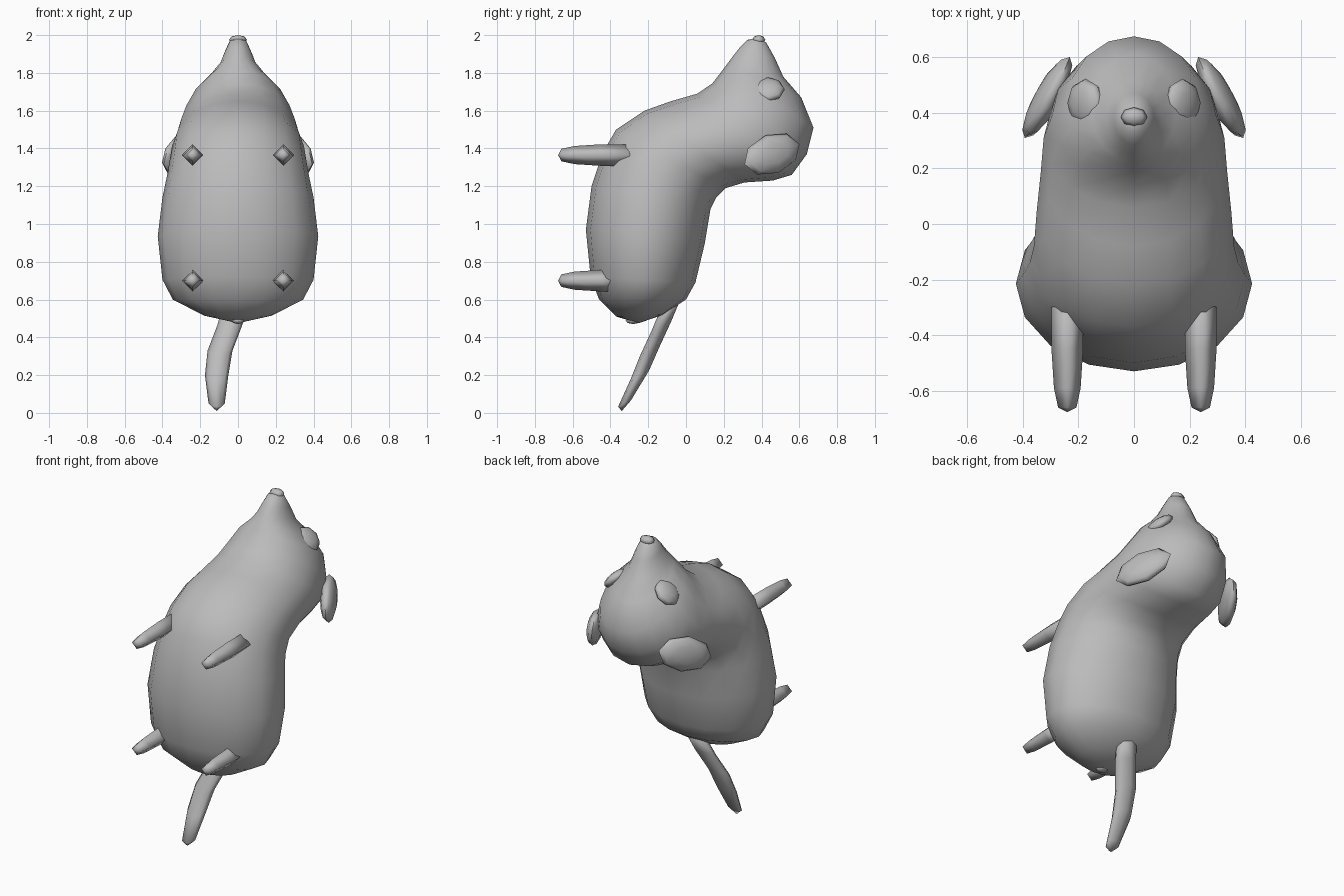
import bpy, bmesh, math
from mathutils import Vector, Matrix

if "Cube" in bpy.data.objects:
    bpy.data.objects.remove(bpy.data.objects["Cube"])

grey = bpy.data.materials.new("soft_grey")
grey.diffuse_color = (0.5, 0.5, 0.5, 1)
grey.use_nodes = True
grey.node_tree.nodes["Principled BSDF"].inputs["Base Color"].default_value = grey.diffuse_color


def finish(name, bm, angle=80):
    bmesh.ops.recalc_face_normals(bm, faces=bm.faces)
    me = bpy.data.meshes.new(name)
    bm.to_mesh(me)
    bm.free()
    me.materials.append(grey)
    ob = bpy.data.objects.new(name, me)
    bpy.context.collection.objects.link(ob)
    bpy.ops.object.select_all(action='DESELECT')
    ob.select_set(True)
    bpy.context.view_layer.objects.active = ob
    bpy.ops.object.shade_smooth_by_angle(angle=math.radians(angle))
    return ob


def loft(name, rings, start, end, angle=80):
    """Skin equal rings of points and close both ends on a pole."""
    bm = bmesh.new()
    loops = [[bm.verts.new(p) for p in r] for r in rings]
    n = len(loops[0])
    for a, b in zip(loops, loops[1:]):
        for i in range(n):
            j = (i + 1) % n
            bm.faces.new((a[i], a[j], b[j], b[i]))
    for ring, pole in ((loops[0], start), (loops[-1], end)):
        p = bm.verts.new(pole)
        for i in range(n):
            bm.faces.new((ring[i], ring[(i + 1) % n], p))
    return finish(name, bm, angle)


def ring(c, u, v, n):
    c, u, v = Vector(c), Vector(u), Vector(v)
    return [c + u * math.cos(2 * math.pi * i / n) + v * math.sin(2 * math.pi * i / n)
            for i in range(n)]


def ball(name, centre, radii, axis_x=(1, 0, 0), axis_y=(0, 1, 0), seg=8, rows=6):
    """Squashed ball; its pole points along the normal of the two axes."""
    x = Vector(axis_x).normalized()
    y = Vector(axis_y)
    y = (y - x * y.dot(x)).normalized()
    rot = Matrix((x, y, x.cross(y))).transposed().to_4x4()
    bm = bmesh.new()
    bmesh.ops.create_uvsphere(
        bm, u_segments=seg, v_segments=rows, radius=1,
        matrix=Matrix.Translation(centre) @ rot @ Matrix.Diagonal((*radii, 1)))
    return finish(name, bm)


# Body, head and snout: (front y, z, back y, z, half width)
sections = [
    (-0.37, 0.51, -0.12, 0.52, 0.18),
    (-0.46, 0.60, 0.00, 0.60, 0.345),
    (-0.505, 0.72, 0.05, 0.69, 0.40),
    (-0.53, 0.97, 0.10, 0.90, 0.425),
    (-0.50, 1.20, 0.13, 1.08, 0.40),
    (-0.44, 1.38, 0.16, 1.14, 0.375),
    (-0.37, 1.50, 0.21, 1.19, 0.36),
    (-0.22, 1.60, 0.31, 1.22, 0.35),
    (-0.08, 1.65, 0.46, 1.23, 0.335),
    (0.06, 1.69, 0.56, 1.26, 0.325),
    (0.14, 1.745, 0.64, 1.37, 0.295),
    (0.19, 1.81, 0.675, 1.51, 0.24),
    (0.22, 1.85, 0.61, 1.67, 0.155),
    (0.25, 1.89, 0.515, 1.78, 0.10),
    (0.285, 1.935, 0.47, 1.88, 0.072),
    (0.325, 1.975, 0.425, 1.96, 0.045),
]
rings = []
for fy, fz, by, bz, w in sections:
    mid = (0, (fy + by) / 2, (fz + bz) / 2)
    rings.append(ring(mid, (w, 0, 0), (0, (by - fy) / 2, (bz - fz) / 2), 16))
loft("body", rings, (0, -0.25, 0.475), (0, 0.38, 1.985))

# Nose and the small nub under the body
ball("nose", (0, 0.385, 1.975), (0.048, 0.035, 0.025), rows=4)
ball("bottom_nub", (0, -0.28, 0.49), (0.036, 0.04, 0.02), rows=4)

# Tail curving down and to one side
tail = [(-0.01, -0.08, 0.58, 0.066), (-0.045, -0.13, 0.46, 0.066),
        (-0.095, -0.19, 0.33, 0.066), (-0.113, -0.245, 0.20, 0.062),
        (-0.113, -0.325, 0.05, 0.043)]
loft("tail", [ring((x, y, z), (r, 0, 0), (0, r * 0.8, r * 0.4), 8) for x, y, z, r in tail],
     (0, -0.05, 0.62), (-0.113, -0.34, 0.01))

for s, side in ((-1, "left"), (1, "right")):
    # Eyes and ears
    ball("eye_" + side, (s * 0.175, 0.435, 1.712), (0.085, 0.088, 0.035),
         (0.72, 0, -0.7 * s), (0, 1, 0))
    ball("ear_" + side, (s * 0.312, 0.455, 1.37), (0.175, 0.105, 0.045),
         (s * 0.15, -0.27, -0.10), (0, -0.25, 1))
    # Four-sided tapered arms and legs
    for part, z, inner in (("arm", 1.365, -0.30), ("leg", 0.70, -0.40)):
        prof = [(inner, 0.057), (-0.45, 0.057), (-0.59, 0.048), (-0.66, 0.033)]
        loft(part + "_" + side,
             [ring((s * 0.24, y, z), (r, 0, 0), (0, 0, r), 4) for y, r in prof],
             (s * 0.24, inner + 0.03, z), (s * 0.24, -0.677, z), 100)
